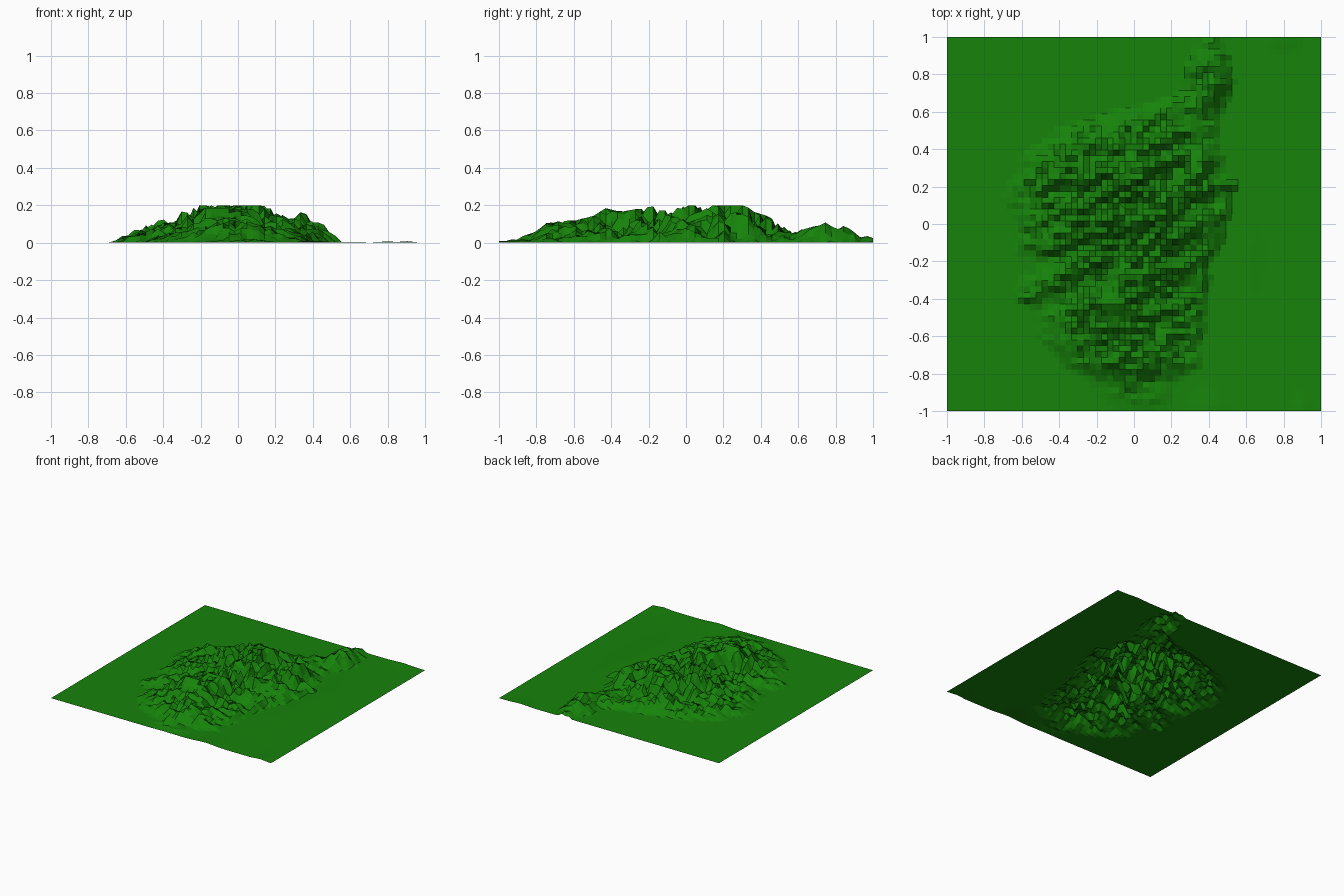
import bpy, bmesh, math, random
from mathutils import Vector, noise

if "Cube" in bpy.data.objects:
    bpy.data.objects.remove(bpy.data.objects["Cube"])

random.seed(4)
CELLS = 63

# Skyline seen from the front (x, z) and from the right (y, z)
FRONT = [(-1, 0), (-.7, 0), (-.6, .045), (-.47, .105), (-.35, .125), (-.25, .195), (-.18, .215),
         (.06, .215), (.2, .165), (.28, .115), (.34, .16), (.4, .125), (.48, .1), (.55, .03),
         (.72, .005), (.8, 0), (1, 0)]
SIDE = [(-1, .002), (-.9, .025), (-.8, .06), (-.74, .11), (-.6, .12), (-.5, .14), (-.43, .185),
        (-.35, .165), (-.18, .195), (-.1, .17), (.04, .21), (.1, .19), (.16, .215), (.3, .215),
        (.36, .165), (.45, .14), (.52, .1), (.6, .06), (.65, .09), (.7, .085), (.78, .125),
        (.85, .085), (.92, .055), (1, .035)]
# Massif outline: y, west foot, spine, east foot
PLAN = [(-1, -.1, .0, .2), (-.85, -.25, .0, .22), (-.75, -.38, -.02, .36), (-.6, -.52, -.06, .38),
        (-.4, -.66, -.08, .4), (-.2, -.63, -.03, .43), (0, -.68, -.03, .52), (.2, -.72, -.08, .57),
        (.4, -.58, .02, .5), (.5, -.46, .1, .47), (.57, -.22, .22, .47), (.63, .03, .36, .48),
        (.7, .27, .4, .51), (.8, .26, .4, .54), (.9, .3, .4, .51), (1, .34, .41, .47)]


def lerp(table, t, col=1):
    for a, b in zip(table, table[1:]):
        if t <= b[0]:
            f = (t - a[0]) / (b[0] - a[0])
            return a[col] + f * (b[col] - a[col])
    return table[-1][col]


def bump(x, y, cx, cy, rx, ry, h):
    return h * math.exp(-((x - cx) / rx) ** 2 - ((y - cy) / ry) ** 2)


def ridged(x, y):
    # Ridges run west-south-west, so noise is stretched along that direction
    c, s = math.cos(.42), math.sin(.42)
    u, v = x * c + y * s, -x * s + y * c
    r1 = 1 - abs(noise.noise(Vector((u * 3, v * 8, 2.3)))) * 2.6
    r2 = 1 - abs(noise.noise(Vector((u * 8, v * 14, 7.1)))) * 2.2
    return .6 * r1 + .4 * r2


def height(x, y):
    west, spine, east = (lerp(PLAN, y, c) for c in (1, 2, 3))
    t = (x - west) / (spine - west) if x < spine else (east - x) / (east - spine)
    # Ragged foot: valleys bite into the outline
    ridge = ridged(x, y)
    t = max(0, min(1, t - .12 * (1 - ridge) * (1 - t)))
    cap = min(lerp(FRONT, x) * 1.05, lerp(SIDE, y))
    slope = lerp(SIDE, y) * 1.15 * t ** (.9 if x < spine else .65)
    h = slope * max(.12, .38 + .7 * ridge + random.uniform(-.27, .27))
    # Separate summits: east shoulder, south top, north outlier
    if t > 0:
        h += bump(x, y, .34, .28, .05, .06, .07)
        h += bump(x, y, -.1, -.45, .07, .05, .05)
        h += bump(x, y, .41, .78, .04, .06, .06)
    h = min(.2, cap, h)
    # Low swells on the plain
    h += bump(x, y, .6, -.05, .1, .4, .005)
    h += bump(x, y, .9, -1, .05, .1, .008) + bump(x, y, .4, -1, .1, .1, .01)
    h += bump(x, y, .8, 1, .08, .06, .006)
    return max(0, min(.2, h))


# Terrain sheet
bm = bmesh.new()
bmesh.ops.create_grid(bm, x_segments=CELLS, y_segments=CELLS, size=1)
for v in bm.verts:
    v.co.z = height(v.co.x, v.co.y)
mesh = bpy.data.meshes.new("mountain_terrain")
bm.to_mesh(mesh)
bm.free()
terrain = bpy.data.objects.new("mountain_terrain", mesh)
bpy.context.collection.objects.link(terrain)

# Grass green
green = bpy.data.materials.new("grass_green")
green.diffuse_color = (.008, .225, .003, 1)
green.use_nodes = True
green.node_tree.nodes["Principled BSDF"].inputs["Base Color"].default_value = green.diffuse_color
mesh.materials.append(green)
